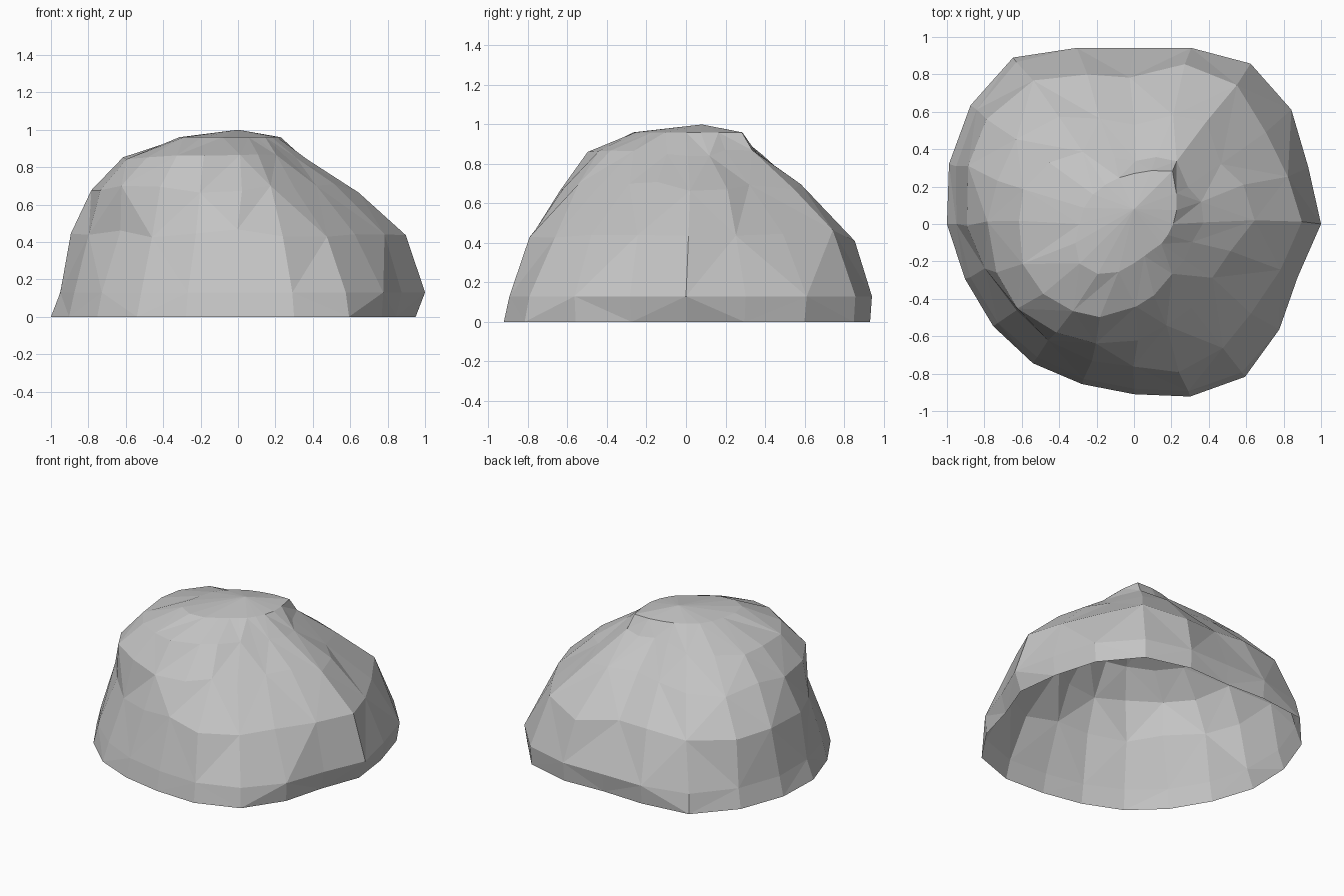
import bpy
import bmesh
import random
from math import cos, sin, tau
from mathutils import Vector

default_cube = bpy.data.objects.get("Cube")
if default_cube:
    bpy.data.objects.remove(default_cube, do_unlink=True)

random.seed(4)


def make_material(name, colour):
    material = bpy.data.materials.new(name)
    material.use_nodes = True
    material.diffuse_color = colour
    material.node_tree.nodes["Principled BSDF"].inputs["Base Color"].default_value = colour
    return material


def contour(height, radii):
    """One closed contour of the rock: radii in hundredths, counterclockwise from +x."""
    step = tau / len(radii)
    return [Vector((r / 100 * cos(i * step), r / 100 * sin(i * step), height))
            for i, r in enumerate(radii)]


def slide_along_surface(contours, amount):
    """Shift points towards their neighbours so the facets look broken, not banded."""
    result = [list(ring) for ring in contours]
    for level in range(2, len(contours) - 1):
        ring = contours[level]
        for i, point in enumerate(ring):
            up_down = contours[level + random.choice((-1, 1))][i]
            sideways = ring[(i + random.choice((-1, 1))) % len(ring)]
            result[level][i] = (point + (up_down - point) * random.uniform(0, amount)
                                + (sideways - point) * random.uniform(0, amount))
    return result


# Contours of the rock from the ground to the crown
contours = [
    contour(0.0, [95, 96, 102, 105, 98, 92, 98, 110, 108, 104,
                  100, 95, 93, 92, 90, 91, 97, 101, 95, 89]),
    contour(0.13, [100, 98, 104, 106, 99, 94, 99, 107, 104, 100,
                   95, 92, 90, 88, 87, 88, 94, 98, 96, 92]),
    contour(0.44, [90, 86, 87, 96, 89, 80, 87, 95, 97, 95,
                   90, 83, 78, 77, 77, 78, 83, 81, 79, 82]),
    contour(0.69, [62, 61, 57, 65, 63, 54, 59, 69, 75, 78,
                   78, 78, 78, 72, 66, 62, 58, 53, 52, 56]),
    contour(0.86, [34, 35, 36, 42, 37, 34, 38, 46, 56, 61,
                   61, 62, 61, 58, 53, 46, 41, 35, 31, 31]),
    contour(0.96, [21, 24, 28, 35, 30, 27, 26, 26, 27, 28,
                   29, 33, 36, 33, 27, 21, 18, 17, 18, 19]),
]
crown = Vector((0.0, 0.08, 1.0))

# Open shell of triangular facets with alternating diagonals
bm = bmesh.new()
rings = [[bm.verts.new(p) for p in ring] for ring in slide_along_surface(contours, 0.12)]
for level, (lower, upper) in enumerate(zip(rings, rings[1:])):
    for i in range(len(lower)):
        j = (i + 1) % len(lower)
        a, b, c, d = lower[i], lower[j], upper[j], upper[i]
        if (i + level) % 2:
            triangles = (a, b, c), (a, c, d)
        else:
            triangles = (a, b, d), (b, c, d)
        for triangle in triangles:
            bm.faces.new(triangle)

# Crown facets fan out from the highest point
top = bm.verts.new(crown)
rim = rings[-1]
for i, vert in enumerate(rim):
    bm.faces.new((vert, rim[(i + 1) % len(rim)], top))

mesh = bpy.data.meshes.new("rock")
bm.to_mesh(mesh)
bm.free()
mesh.materials.append(make_material("stone grey", (0.55, 0.55, 0.55, 1.0)))
rock = bpy.data.objects.new("rock", mesh)
bpy.context.collection.objects.link(rock)
